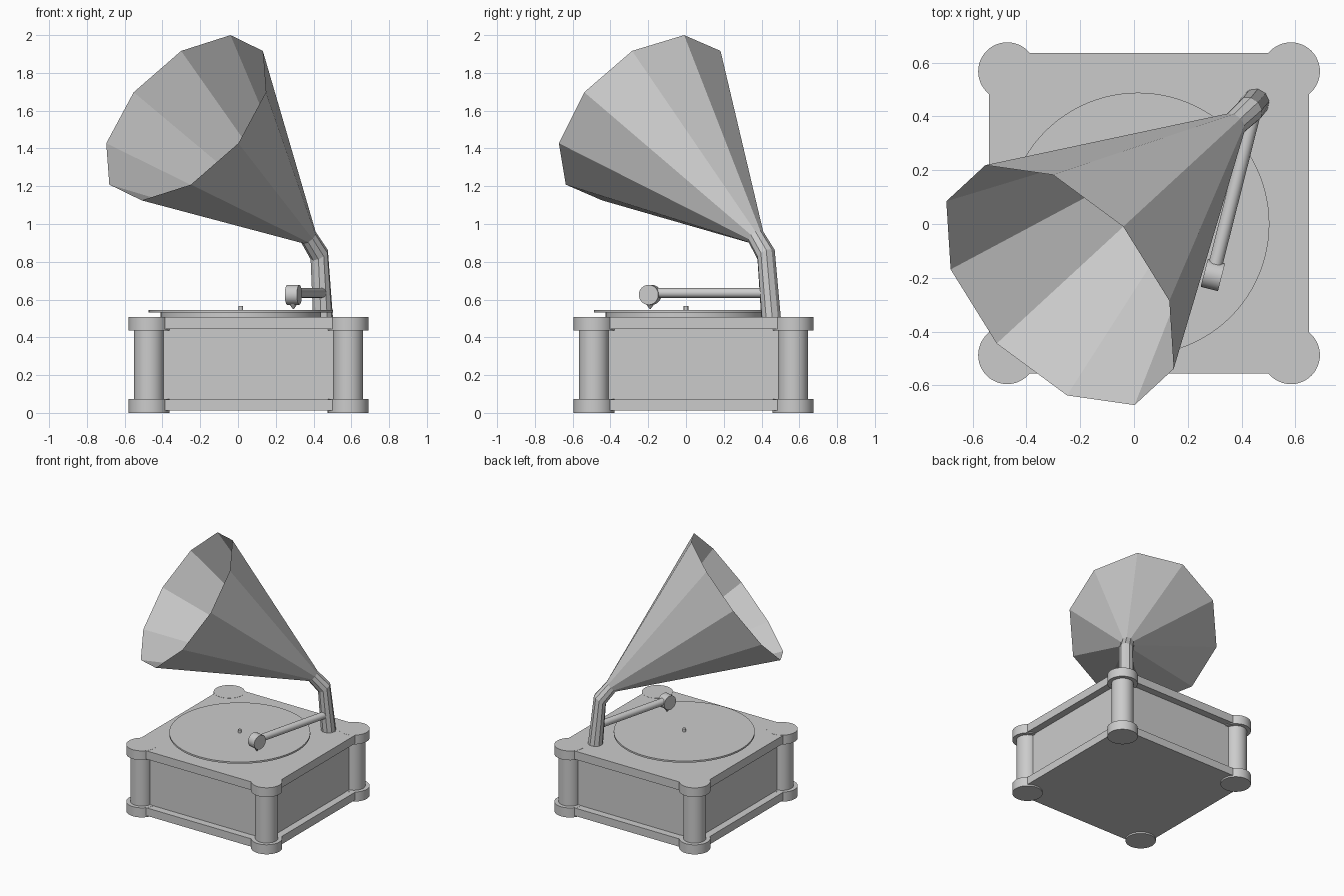
import bpy, bmesh, math
from mathutils import Vector

if "Cube" in bpy.data.objects:
    bpy.data.objects.remove(bpy.data.objects["Cube"])

CX, CY = 0.056, 0.04          # centre of the cabinet
OFF = 0.527                   # corner column offset


def box(name, half, z0, z1):
    bpy.ops.mesh.primitive_cube_add(size=1, location=(CX, CY, (z0 + z1) / 2))
    ob = bpy.context.object
    ob.name = name
    ob.scale = (2 * half, 2 * half, z1 - z0)
    bpy.ops.object.transform_apply(location=False, rotation=False)
    return ob


def rod(name, p0, p1, r0, r1=None, sides=48):
    p0, p1 = Vector(p0), Vector(p1)
    d = p1 - p0
    bpy.ops.mesh.primitive_cone_add(vertices=sides, radius1=r0, radius2=r0 if r1 is None else r1,
                                    depth=d.length, location=(p0 + p1) / 2)
    ob = bpy.context.object
    ob.name = name
    ob.rotation_euler = d.to_track_quat('Z', 'Y').to_euler()
    bpy.ops.object.shade_smooth_by_angle(angle=math.radians(35))
    return ob


# Cabinet: slabs and recessed body
box("cabinet_bottom_slab", 0.595, 0.012, 0.072)
box("cabinet_body", 0.54, 0.06, 0.46)
box("cabinet_top_slab", 0.595, 0.444, 0.507)

# Corner columns with feet and caps
for sx, nx in ((-1, "left"), (1, "right")):
    for sy, ny in ((-1, "front"), (1, "back")):
        x, y = CX + sx * OFF, CY + sy * OFF
        tag = f"{ny}_{nx}"
        rod("column_" + tag, (x, y, 0.06), (x, y, 0.45), 0.079)
        rod("column_foot_" + tag, (x, y, 0), (x, y, 0.073), 0.108)
        rod("column_cap_" + tag, (x, y, 0.437), (x, y, 0.508), 0.108)

# Turntable, record and spindle
rod("platter", (0.015, 0, 0.50), (0.015, 0, 0.531), 0.425, sides=96)
rod("record", (0.015, 0, 0.531), (0.015, 0, 0.544), 0.488, sides=96)
rod("spindle", (0.015, 0, 0.54), (0.015, 0, 0.566), 0.012, sides=24)

# Tonearm, sound head and needle
rod("tonearm", (0.45, 0.43, 0.635), (0.303, -0.15, 0.635), 0.026, sides=32)
head = Vector((0.293, -0.19, 0.625))
axis = Vector((0.969, -0.249, 0)) * 0.033
rod("sound_head", head - axis, head + axis, 0.053)
rod("needle", head + Vector((0, 0, -0.045)), head + Vector((0, 0, -0.075)), 0.024, 0.003, sides=24)

# Horn with bent neck: ten-sided rings (centre, radius, tilt) lofted along the path
rings = [((0.45, 0.45, 0.505), 0.053, 0),
         ((0.43, 0.424, 0.838), 0.052, 36),
         ((0.372, 0.37, 0.932), 0.048, 47),
         ((-0.275, -0.227, 1.5625), 0.542, 53.8)]
back = Vector((0.735, 0.679, 0)).normalized()
side = Vector((back.y, -back.x, 0))
bm = bmesh.new()
loops = []
for c, r, tilt in rings:
    t = math.radians(tilt)
    up = back * math.cos(t) + Vector((0, 0, 1)) * math.sin(t)
    loops.append([bm.verts.new(Vector(c) + r * (up * math.cos(a) + side * math.sin(a)))
                  for a in (i * math.tau / 10 for i in range(10))])
for lo, hi in zip(loops, loops[1:]):
    for i in range(10):
        j = (i + 1) % 10
        bm.faces.new((lo[i], lo[j], hi[j], hi[i]))
bmesh.ops.recalc_face_normals(bm, faces=bm.faces)
mesh = bpy.data.meshes.new("horn")
bm.to_mesh(mesh)
bm.free()
bpy.context.collection.objects.link(bpy.data.objects.new("horn", mesh))
